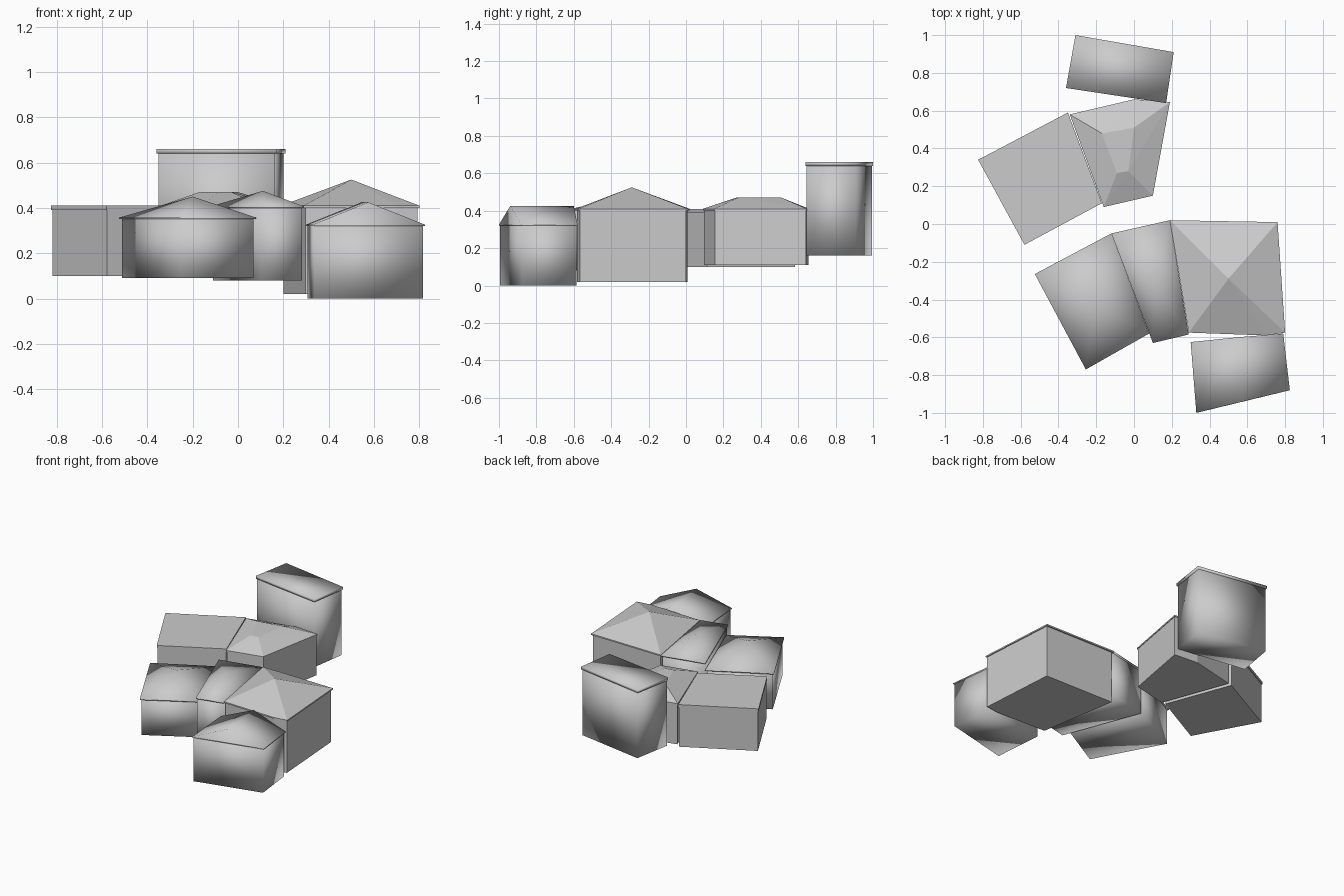
import bpy, bmesh

if "Cube" in bpy.data.objects:
    bpy.data.objects.remove(bpy.data.objects["Cube"])


def hull(name, points, smooth):
    """Closed convex solid around the given points."""
    bm = bmesh.new()
    for p in points:
        bm.verts.new(p)
    bmesh.ops.convex_hull(bm, input=bm.verts)
    bmesh.ops.dissolve_limit(bm, angle_limit=0.002, verts=bm.verts, edges=bm.edges)
    bmesh.ops.recalc_face_normals(bm, faces=bm.faces)
    for f in bm.faces:
        f.smooth = smooth
    me = bpy.data.meshes.new(name)
    bm.to_mesh(me)
    bm.free()
    ob = bpy.data.objects.new(name, me)
    bpy.context.collection.objects.link(ob)
    return ob


def house(name, plan, base, eave, rim, peak, smooth, inset=0.96):
    """Inset walls from base to eave, roof with a thin rim and peak points."""
    cx = sum(p[0] for p in plan) / len(plan)
    cy = sum(p[1] for p in plan) / len(plan)
    inner = [(cx + (x - cx) * inset, cy + (y - cy) * inset) for x, y in plan]
    hull(name + "_walls", [(x, y, z) for x, y in inner for z in (base, eave)], smooth)
    hull(name + "_roof", [(x, y, z) for x, y in plan for z in (eave, eave + rim)] + peak, smooth)


# Tall flat-roofed house at the back
house("back_tower", [(-0.31, 1.0), (0.21, 0.91), (0.17, 0.64), (-0.36, 0.72)],
      0.16, 0.64, 0.02, [], True, 0.97)

# Flat-roofed house on the left
house("left_house", [(-0.825, 0.34), (-0.35, 0.59), (-0.17, 0.11), (-0.58, -0.11)],
      0.10, 0.39, 0.02, [], False, 0.98)

# Middle house with truncated hip roof
house("middle_house", [(-0.34, 0.58), (0.0, 0.66), (0.19, 0.645), (0.10, 0.15), (-0.16, 0.09)],
      0.11, 0.40, 0.01,
      [(-0.17, 0.48, 0.47), (0.0, 0.51, 0.47), (-0.03, 0.28, 0.47), (-0.09, 0.27, 0.47)],
      False, 0.98)

# Front left house with pyramid roof
house("front_left_house", [(-0.525, -0.265), (-0.12, -0.05), (0.08, -0.58), (-0.255, -0.77)],
      0.09, 0.35, 0.007, [(-0.20, -0.42, 0.45)], True)

# Narrow house joining its neighbours
house("narrow_house", [(-0.12, -0.05), (0.19, 0.02), (0.29, -0.585), (0.10, -0.63)],
      0.08, 0.40, 0.007, [(0.11, -0.31, 0.475)], True)

# Large house with pyramid roof
house("large_house", [(0.19, 0.02), (0.76, 0.01), (0.80, -0.575), (0.70, -0.59), (0.29, -0.575)],
      0.02, 0.40, 0.01, [(0.50, -0.29, 0.525)], False, 0.97)

# Front right house with gable roof
house("front_right_house", [(0.30, -0.625), (0.79, -0.58), (0.825, -0.88), (0.33, -1.0)],
      0.0, 0.32, 0.006, [(0.575, -0.94, 0.425), (0.545, -0.60, 0.425)], True, 0.97)
